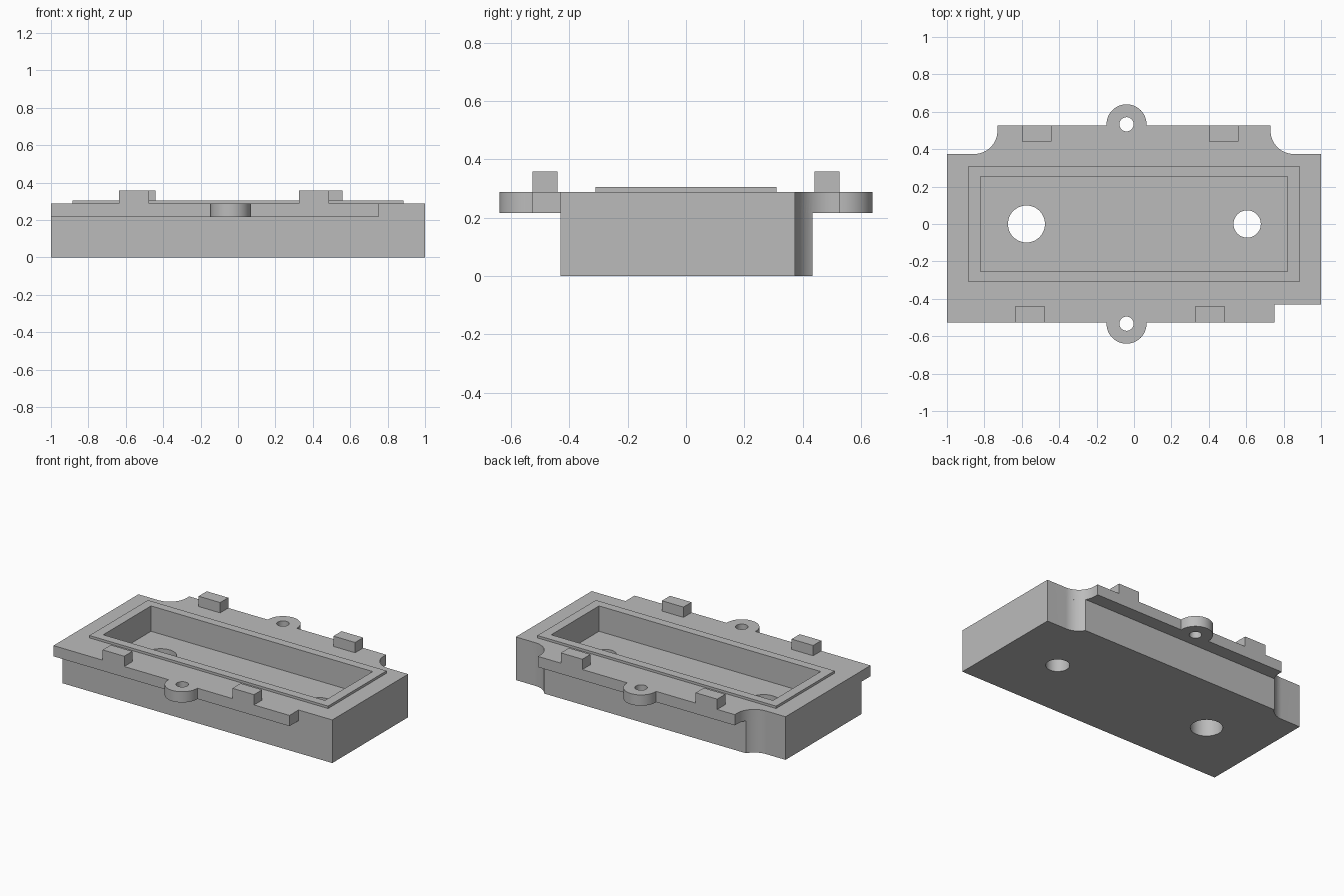
import bpy, bmesh, math

if "Cube" in bpy.data.objects:
    bpy.data.objects.remove(bpy.data.objects["Cube"])

grey = bpy.data.materials.new("light grey")
grey.diffuse_color = (0.5, 0.5, 0.5, 1)
grey.use_nodes = True
grey.node_tree.nodes["Principled BSDF"].inputs["Base Color"].default_value = grey.diffuse_color


def arc(cx, cy, r, a0, a1, n=16):
    """Points on an arc, angles in degrees."""
    angles = [math.radians(a0 + (a1 - a0) * i / n) for i in range(n + 1)]
    return [(cx + r * math.cos(a), cy + r * math.sin(a)) for a in angles]


def prism(name, points, z0, z1):
    """Extrude a counter-clockwise outline from z0 to z1."""
    bm = bmesh.new()
    face = bm.faces.new([bm.verts.new((x, y, z0)) for x, y in points])
    top = bmesh.ops.extrude_face_region(bm, geom=[face])["geom"]
    bmesh.ops.translate(bm, vec=(0, 0, z1 - z0),
                        verts=[v for v in top if isinstance(v, bmesh.types.BMVert)])
    bmesh.ops.recalc_face_normals(bm, faces=bm.faces)
    mesh = bpy.data.meshes.new(name)
    bm.to_mesh(mesh)
    bm.free()
    mesh.materials.append(grey)
    obj = bpy.data.objects.new(name, mesh)
    bpy.context.collection.objects.link(obj)
    return obj


def box(name, x0, x1, y0, y1, z0, z1):
    return prism(name, [(x0, y0), (x1, y0), (x1, y1), (x0, y1)], z0, z1)


def disc(name, x, y, r, z0, z1):
    return prism(name, arc(x, y, r, 0, 360, 48)[:-1], z0, z1)


def combine(target, other, operation):
    """Boolean another part into the target and remove it."""
    other.hide_render = True
    mod = target.modifiers.new(operation, "BOOLEAN")
    mod.operation, mod.object, mod.solver = operation, other, "EXACT"
    bpy.context.view_layer.objects.active = target
    bpy.ops.object.modifier_apply(modifier=mod.name)
    bpy.data.objects.remove(other)


FLANGE_Z, TOP_Z, LIP_Z, TAB_Z = 0.217, 0.289, 0.305, 0.358
FLANGE_Y, BODY_Y, BACK_Y = 0.526, 0.43, 0.374
NOTCH_X, NOTCH_Y, NOTCH_R = 0.855, 0.499, 0.125
EAR_X, EAR_Y, EAR_R = -0.04, 0.533, 0.107


def rear_corners(y):
    """Rear edge at height y with a concave notch at both corners."""
    a = 180 - math.degrees(math.asin((y - NOTCH_Y) / NOTCH_R)) if y < NOTCH_Y else 180
    right = arc(NOTCH_X, NOTCH_Y, NOTCH_R, 270, a, 16)
    if y > NOTCH_Y:
        right.append((NOTCH_X - NOTCH_R, y))
    left = [(-x, py) for x, py in reversed(right)]
    return [(1, BACK_Y)] + right, left + [(-1, BACK_Y)]


# Box body
right, left = rear_corners(BODY_Y + 0.004)
housing = prism("housing", [(-1, -BODY_Y), (1, -BODY_Y)] + right + left, 0, FLANGE_Z)

# Overhanging flange with two screw ears
right, left = rear_corners(FLANGE_Y)
front_ear = [(EAR_X - EAR_R, -FLANGE_Y)] + arc(EAR_X, -EAR_Y, EAR_R, 180, 360, 24) \
    + [(EAR_X + EAR_R, -FLANGE_Y)]
rear_ear = [(x, -y) for x, y in reversed(front_ear)]
flange = prism("flange", [(-1, -FLANGE_Y)] + front_ear
               + [(0.75, -FLANGE_Y), (0.75, -BODY_Y), (1, -BODY_Y)]
               + right + rear_ear + left, FLANGE_Z, TOP_Z)
combine(housing, flange, "UNION")

# Raised sealing lip
combine(housing, box("lip", -0.885, 0.885, -0.31, 0.31, TOP_Z, LIP_Z), "UNION")

# Locating tabs on both long edges
for x, side in ((-0.635, -1), (0.327, -1), (-0.6, 1), (0.4, 1)):
    y0, y1 = sorted((side * 0.44, side * FLANGE_Y))
    combine(housing, box("tab", x, x + 0.16, y0, y1, TOP_Z, TAB_Z), "UNION")

# Open cavity
combine(housing, box("cavity", -0.822, 0.822, -0.253, 0.253, 0.135, 0.5), "DIFFERENCE")

# Floor holes and ear holes
for x, y, r in ((-0.575, 0, 0.099), (0.605, 0, 0.073),
                (EAR_X, EAR_Y, 0.038), (EAR_X, -EAR_Y, 0.038)):
    combine(housing, disc("hole", x, y, r, -0.1, 0.5), "DIFFERENCE")

# Smooth curved walls, sharp edges
bpy.ops.object.select_all(action="DESELECT")
housing.select_set(True)
bpy.context.view_layer.objects.active = housing
bpy.ops.object.shade_smooth_by_angle(angle=math.radians(30))
